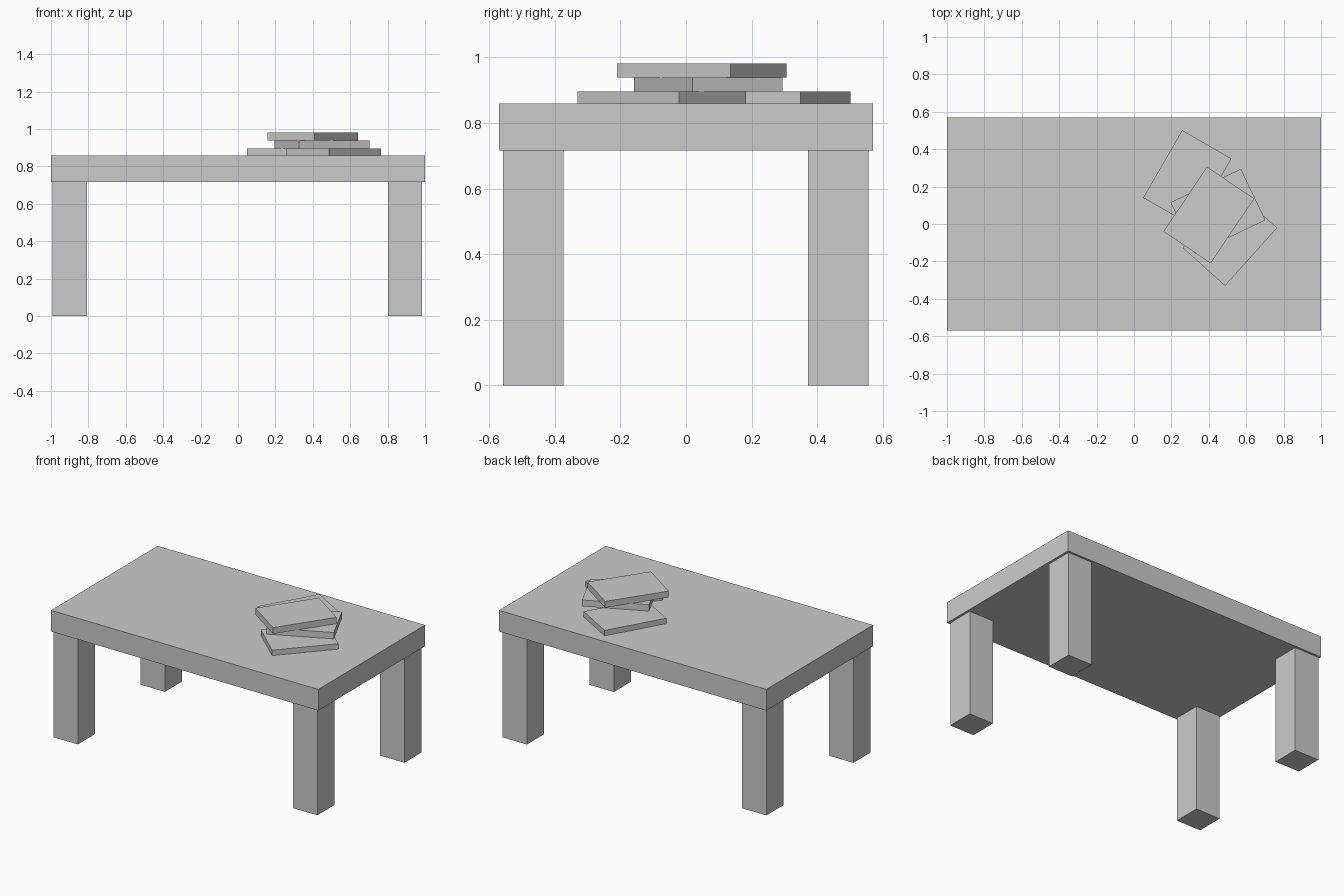
import bpy
import math

if "Cube" in bpy.data.objects:
    bpy.data.objects.remove(bpy.data.objects["Cube"])


def box(name, center, size, angle=0):
    """Add a box with applied dimensions, turned about z by angle in degrees."""
    bpy.ops.mesh.primitive_cube_add(size=1, location=center,
                                    rotation=(0, 0, math.radians(angle)))
    ob = bpy.context.object
    ob.name = name
    ob.scale = size
    bpy.ops.object.transform_apply(location=False, rotation=False, scale=True)
    return ob


# Table top
box("table_top", (0, 0, 0.788), (2, 1.14, 0.143))

# Four square legs, slightly inset from the top's edges
for x, side in ((-0.899, "left"), (0.893, "right")):
    for y, end in ((-0.466, "front"), (0.464, "back")):
        box(f"{end}_{side}_leg", (x, y, 0.358), (0.183, 0.184, 0.717))

# Books: name, centre x and y, bottom z, top z, direction of the long side
books = (
    ("back_bottom_book", 0.285, 0.245, 0.859, 0.896, 60),
    ("front_bottom_book", 0.513, -0.074, 0.859, 0.896, 48),
    ("middle_book", 0.449, 0.068, 0.896, 0.939, 25.5),
    ("top_book", 0.400, 0.048, 0.939, 0.982, 56),
)
for name, x, y, low, high, angle in books:
    box(name, (x, y, (low + high) / 2), (0.417, 0.304, high - low), angle)
